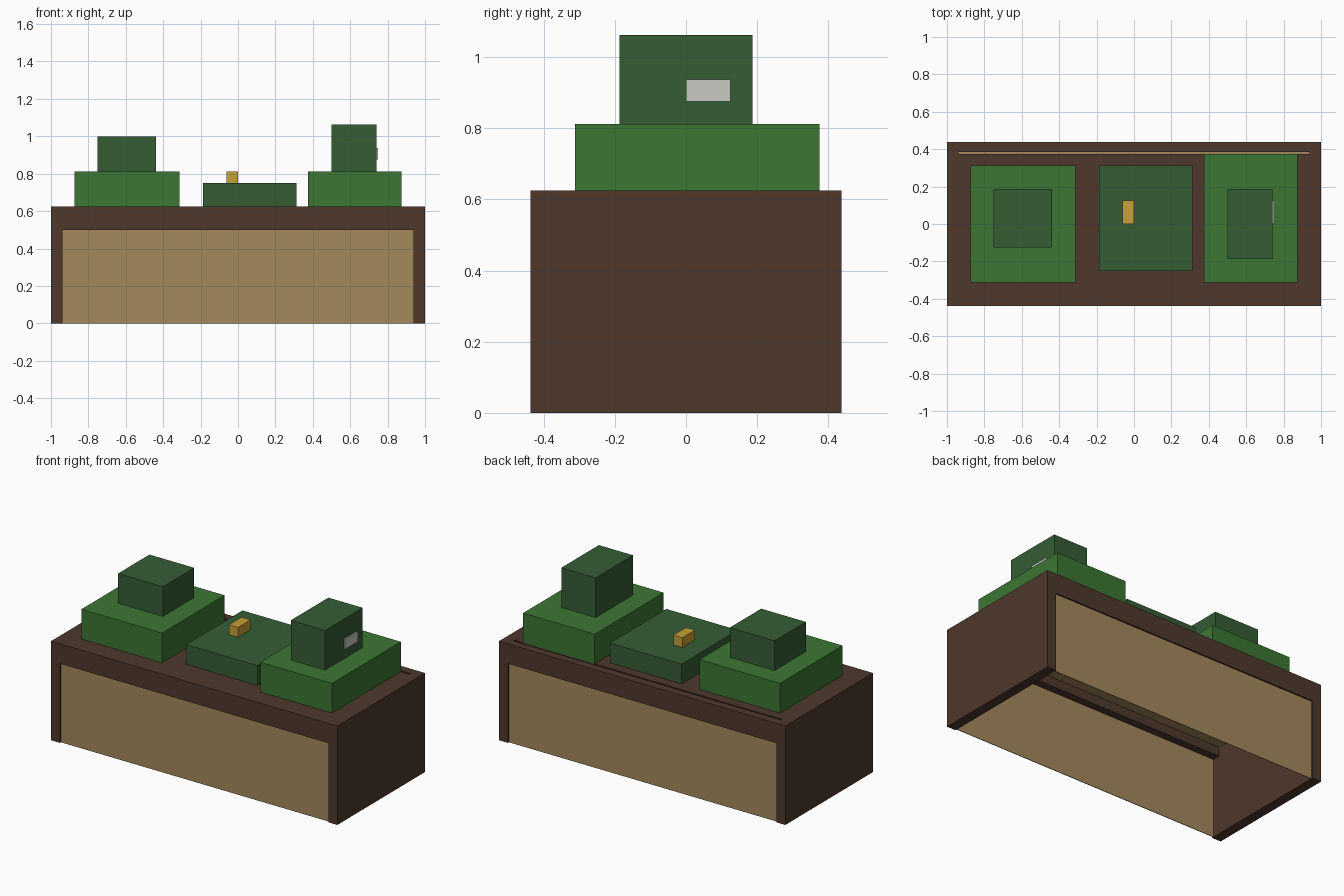
import bpy, bmesh

if "Cube" in bpy.data.objects:
    bpy.data.objects.remove(bpy.data.objects["Cube"])


def material(name, hex_colour):
    """Flat material from an sRGB hex value."""
    rgb = [int(hex_colour[i:i + 2], 16) / 255 for i in (0, 2, 4)]
    lin = [c / 12.92 if c <= 0.04045 else ((c + 0.055) / 1.055) ** 2.4 for c in rgb]
    m = bpy.data.materials.new(name)
    m.diffuse_color = (*lin, 1)
    m.use_nodes = True
    m.node_tree.nodes["Principled BSDF"].inputs["Base Color"].default_value = m.diffuse_color
    return m


brown = material("dark_wood", "4E382C")
tan = material("tan_wood", "A5895C")
green = material("leaf_green", "3C7634")
dark_green = material("dark_green", "355C35")
gold = material("gold", "C5A135")
grey = material("pale_grey", "C8C8C2")


def box(name, mat, x, y, z):
    """Box from (min, max) ranges on each axis."""
    bm = bmesh.new()
    bmesh.ops.create_cube(bm, size=1)
    for v in bm.verts:
        v.co = [r[0] if c < 0 else r[1] for c, r in zip(v.co, (x, y, z))]
    mesh = bpy.data.meshes.new(name)
    bm.to_mesh(mesh)
    bm.free()
    mesh.materials.append(mat)
    obj = bpy.data.objects.new(name, mesh)
    bpy.context.collection.objects.link(obj)
    return obj


P = 0.0625           # one grid pixel
W, D, H = 1.0, 7 * P, 10 * P
INNER = (-W + P, W - P)

# Table: side walls, thin recessed front and back panels
box("left_wall", brown, (-W, -W + P), (-D, D), (0, H))
box("right_wall", brown, (W - P, W), (-D, D), (0, H))
box("front_panel", tan, INNER, (-0.428, -0.424), (0, 8 * P))
box("back_panel", tan, INNER, (0.424, 0.428), (0, 8 * P))

# Table top: two edge beams, a slab with a narrow slot behind it, tan underside
box("front_beam", brown, INNER, (-D, -6 * P), (8 * P, H))
box("back_beam", brown, INNER, (0.385, D), (8 * P, H))
box("top_slab", brown, INNER, (-6 * P, 6 * P), (9 * P, H))
box("top_underside", tan, INNER, (-6 * P, 0.385), (9 * P - 0.005, 9 * P))

# Left stack
box("left_tray", green, (-14 * P, -5 * P), (-5 * P, 5 * P), (H, 13 * P))
box("left_block", dark_green, (-12 * P, -7 * P), (-2 * P, 3 * P), (13 * P, 16 * P))

# Middle stack
box("middle_tray", dark_green, (-3 * P, 5 * P), (-4 * P, 5 * P), (H, 12 * P))
box("gold_piece", gold, (-P, 0), (0, 2 * P), (12 * P, 13 * P))

# Right stack with side plate
box("right_tray", green, (6 * P, 14 * P), (-5 * P, 6 * P), (H, 13 * P))
box("right_block", dark_green, (8 * P, 0.74), (-3 * P, 3 * P), (13 * P, 17 * P))
box("side_plate", grey, (0.74, 12 * P - 0.001), (0, 2 * P), (14 * P, 15 * P))
